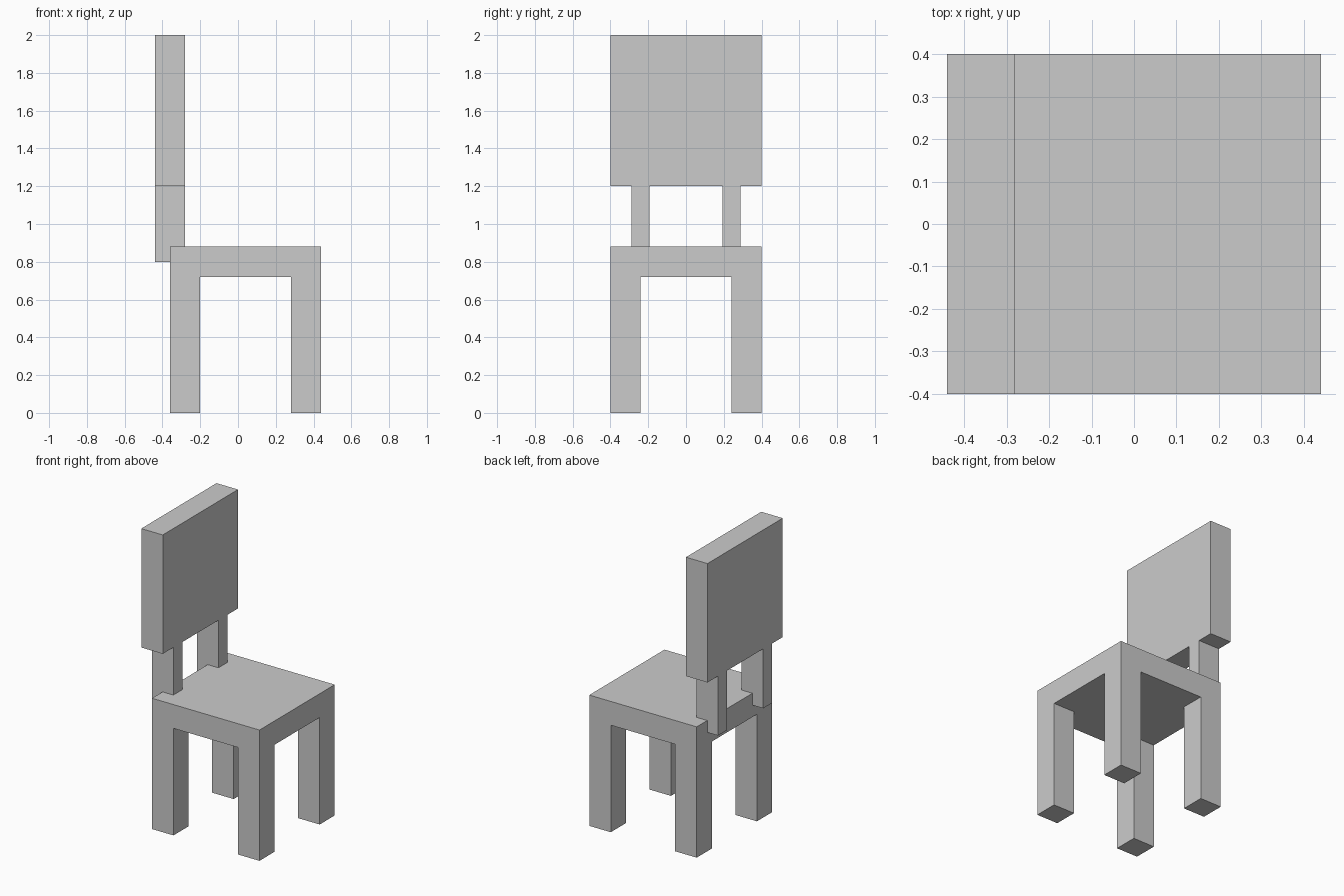
import bpy

if "Cube" in bpy.data.objects:
    bpy.data.objects.remove(bpy.data.objects["Cube"])


def box(name, x, y, z):
    """Add a box spanning the given (min, max) ranges."""
    spans = (x, y, z)
    bpy.ops.mesh.primitive_cube_add(size=1, location=[(a + b) / 2 for a, b in spans])
    obj = bpy.context.object
    obj.name = name
    obj.scale = [b - a for a, b in spans]
    bpy.ops.object.transform_apply(location=False, rotation=False, scale=True)
    return obj


# Seat slab and backrest panel
box("seat", (-0.36, 0.44), (-0.4, 0.4), (0.72, 0.88))
box("backrest", (-0.44, -0.28), (-0.4, 0.4), (1.2, 2.0))

for side, s in (("right", -1), ("left", 1)):
    leg_y = sorted((s * 0.24, s * 0.4))
    post_y = sorted((s * 0.192, s * 0.288))
    # Legs under the seat corners
    box(f"{side}_rear_leg", (-0.36, -0.2), leg_y, (0, 0.72))
    box(f"{side}_front_leg", (0.28, 0.44), leg_y, (0, 0.72))
    # Post carrying the backrest, set into the seat's rear edge
    box(f"{side}_back_post", (-0.44, -0.28), post_y, (0.8, 1.2))
